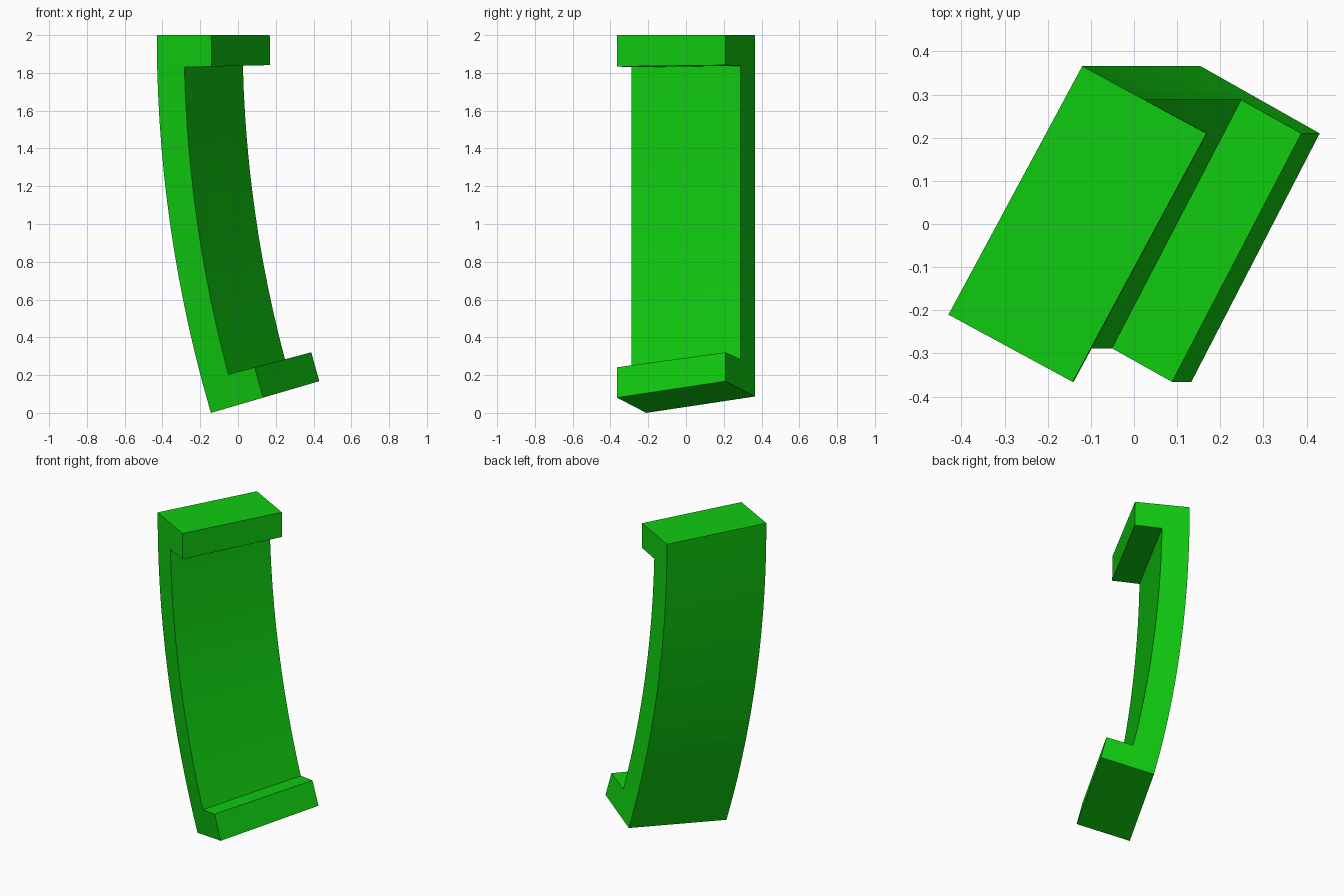
import bpy, bmesh, math
from mathutils import Vector

cube = bpy.data.objects.get("Cube")
if cube:
    bpy.data.objects.remove(cube, do_unlink=True)

# Green material
green = bpy.data.materials.new("green")
green.use_nodes = True
colour = (0.005, 0.6, 0.005, 1)
green.diffuse_color = colour
green.node_tree.nodes["Principled BSDF"].inputs["Base Color"].default_value = colour

# Plan of the straight bracket: corner, depth direction and length direction
CORNER = Vector((-0.43, -0.21, 0))
DEPTH = Vector((0.288, -0.156, 0))
LENGTH = Vector((0.31, 0.576, 0))

# Bend about an axis parallel to y, level with the top
ANGLE = math.radians(16.3)
RADIUS = 2 / math.sin(ANGLE)
AXIS_X = CORNER.x + RADIUS
LIP = 0.0855       # share of the height taken by each lip
WEB_STEPS = 12


def bend(p):
    """Wrap a straight point (z runs 0 to 1 downwards) around the axis."""
    r, a = AXIS_X - p.x, p.z * ANGLE
    return Vector((AXIS_X - r * math.cos(a), p.y, 2 - r * math.sin(a)))


# C-shaped side profile: a thin web with a lip at each end
levels = [0] + [LIP + (1 - 2 * LIP) * i / WEB_STEPS for i in range(WEB_STEPS + 1)] + [1]
bm = bmesh.new()
grid = [[bm.verts.new(CORNER + DEPTH * d + Vector((0, 0, t))) for d in (0, 0.5, 1)]
        for t in levels]
last = len(levels) - 2
for i in range(last + 1):
    for j in range(2 if i in (0, last) else 1):
        bm.faces.new((grid[i][j], grid[i][j + 1], grid[i + 1][j + 1], grid[i + 1][j]))
bmesh.ops.delete(bm, geom=[v for v in bm.verts if not v.link_faces], context='VERTS')

# Extrude along the length, then bend
ext = bmesh.ops.extrude_face_region(bm, geom=bm.faces[:], use_keep_orig=True)
bmesh.ops.translate(bm, vec=LENGTH,
                    verts=[g for g in ext["geom"] if isinstance(g, bmesh.types.BMVert)])
for v in bm.verts:
    v.co = bend(v.co)
bmesh.ops.recalc_face_normals(bm, faces=bm.faces[:])

mesh = bpy.data.meshes.new("curved_bracket")
bm.to_mesh(mesh)
bm.free()
mesh.materials.append(green)
bracket = bpy.data.objects.new("curved_bracket", mesh)
bpy.context.collection.objects.link(bracket)
